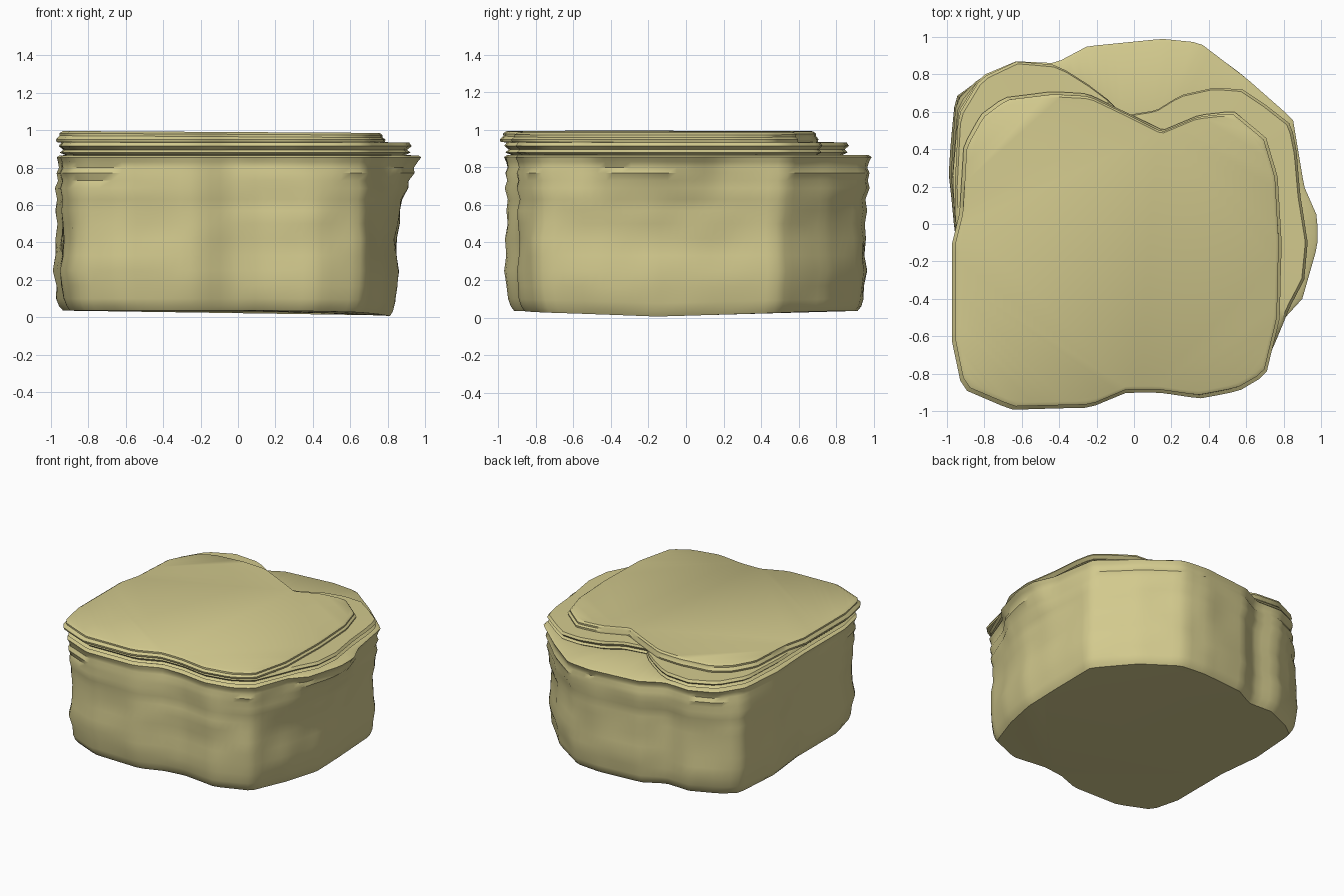
import bpy, bmesh, math
from mathutils import Vector, noise

if "Cube" in bpy.data.objects:
    bpy.data.objects.remove(bpy.data.objects["Cube"])

N = 120

# Plan outlines, counter-clockwise from the left side
FRONT = [(-.95, -.1), (-.95, -.62), (-.9, -.86), (-.64, -.97), (-.23, -.96), (-.04, -.88),
         (.13, -.88), (.34, -.91), (.55, -.87), (.69, -.79)]
CAP = FRONT + [(.76, -.5), (.77, -.1), (.75, .25), (.69, .45), (.52, .59), (.34, .57),
               (.15, .49), (-.03, .58), (-.24, .68), (-.43, .69), (-.68, .66), (-.8, .57),
               (-.89, .41), (-.91, .06)]
SLAB = FRONT + [(.77, -.6), (.83, -.45), (.91, -.3), (.93, -.1), (.89, .15), (.87, .38),
                (.84, .53), (.7, .64), (.58, .72), (.43, .73), (.25, .69), (.12, .61),
                (-.06, .58), (-.13, .66), (-.25, .75), (-.41, .85), (-.63, .87),
                (-.82, .78), (-.94, .58), (-.96, .2)]
BODY = FRONT + [(.79, -.52), (.9, -.4), (.98, -.12), (.98, .04), (.91, .2), (.85, .56),
                (.6, .78), (.35, .97), (.15, .99), (-.25, .95), (-.42, .86), (-.63, .87),
                (-.82, .79), (-.94, .6), (-.97, .25)]
LOW = [(-.95, -.1), (-.95, -.62), (-.89, -.85), (-.64, -.96), (-.23, -.97), (-.04, -.9),
       (.13, -.88), (.42, -.91), (.68, -.8), (.79, -.5), (.86, -.2), (.86, .1), (.85, .5),
       (.6, .77), (.33, .95), (.12, .97), (-.25, .94), (-.42, .85), (-.63, .86),
       (-.84, .77), (-.96, .68), (-.99, .26)]


def radii(outline):
    """Distance from the centre to the outline along N directions."""
    result = []
    for i in range(N):
        a = 2 * math.pi * i / N
        d, best = Vector((math.cos(a), math.sin(a))), 0
        for k, p in enumerate(outline):
            p, q = Vector(p), Vector(outline[(k + 1) % len(outline)])
            e = q - p
            den = d.cross(e)
            if abs(den) > 1e-9:
                t, u = p.cross(e) / den, p.cross(d) / den
                if t > 0 and -1e-6 <= u <= 1 + 1e-6:
                    best = max(best, t)
        result.append(best)
    return result


cap, slab, body, low = map(radii, (CAP, SLAB, BODY, LOW))

# Rings from bottom to top: height, outline pair, blend, scale, roughness
rings = [(.035, low, low, 0, .945, 0), (.06, low, low, 0, .965, .005), (.1, low, low, 0, .98, .012),
         (.17, low, low, 0, .988, .015), (.25, low, low, 0, 1, .015), (.33, low, body, 0, .99, .02),
         (.42, low, body, .02, .99, .02), (.5, low, body, .08, .985, .02), (.57, low, body, .15, .99, .015),
         (.63, low, body, .3, .985, .015), (.69, low, body, .45, 1, .012), (.73, low, body, .55, .99, .012),
         (.77, low, body, .7, 1, .01), (.8, low, body, .8, .985, .01), (.83, low, body, .92, .99, .006),
         (.855, low, body, 1, 1, 0), (.865, low, body, 1, .985, 0),
         (.867, slab, slab, 0, .96, 0), (.88, slab, slab, 0, .995, .005), (.895, slab, slab, 0, .975, .005),
         (.915, slab, slab, 0, 1, .004), (.933, slab, slab, 0, .985, 0),
         (.936, cap, cap, 0, 1.02, 0), (.95, cap, cap, 0, 1.025, .004), (.965, cap, cap, 0, 1.005, .003),
         (.978, cap, cap, 0, 1.005, 0), (.99, cap, cap, 0, .985, 0)]

# Layered rock: one closed loft with stepped ledges
bm = bmesh.new()
loops = []
for z, a, b, t, s, rough in rings:
    loop = []
    for i in range(N):
        ang = 2 * math.pi * i / N
        c, sn = math.cos(ang), math.sin(ang)
        r = (a[i] * (1 - t) + b[i] * t) * s
        r += rough * (noise.noise(Vector((c * 3, sn * 3, z * 9))) - .2)
        x, y = r * c, r * sn
        # underside dips at the right, top slopes gently
        dip = -.033 * max(0, (x - .2) / .6) * max(0, 1 - abs(y + .15)) * max(0, 1 - z / .3)
        tilt = -.006 * x if z > .95 else 0
        loop.append(bm.verts.new((x, y, z + dip + tilt)))
    loops.append(loop)
for lo, hi in zip(loops, loops[1:]):
    for i in range(N):
        j = (i + 1) % N
        bm.faces.new((lo[i], lo[j], hi[j], hi[i]))
bm.faces.new(loops[-1])
bm.faces.new(loops[0][::-1])
bmesh.ops.triangulate(bm, faces=[f for f in bm.faces if len(f.verts) > 4])

mesh = bpy.data.meshes.new("layered_rock")
bm.to_mesh(mesh)
bm.free()
rock = bpy.data.objects.new("layered_rock", mesh)
bpy.context.collection.objects.link(rock)

mat = bpy.data.materials.new("sandstone")
mat.diffuse_color = (.65, .59, .27, 1)
mat.use_nodes = True
mat.node_tree.nodes["Principled BSDF"].inputs["Base Color"].default_value = mat.diffuse_color
mesh.materials.append(mat)

bpy.context.view_layer.objects.active = rock
rock.select_set(True)
bpy.ops.object.shade_smooth_by_angle(angle=math.radians(40))
